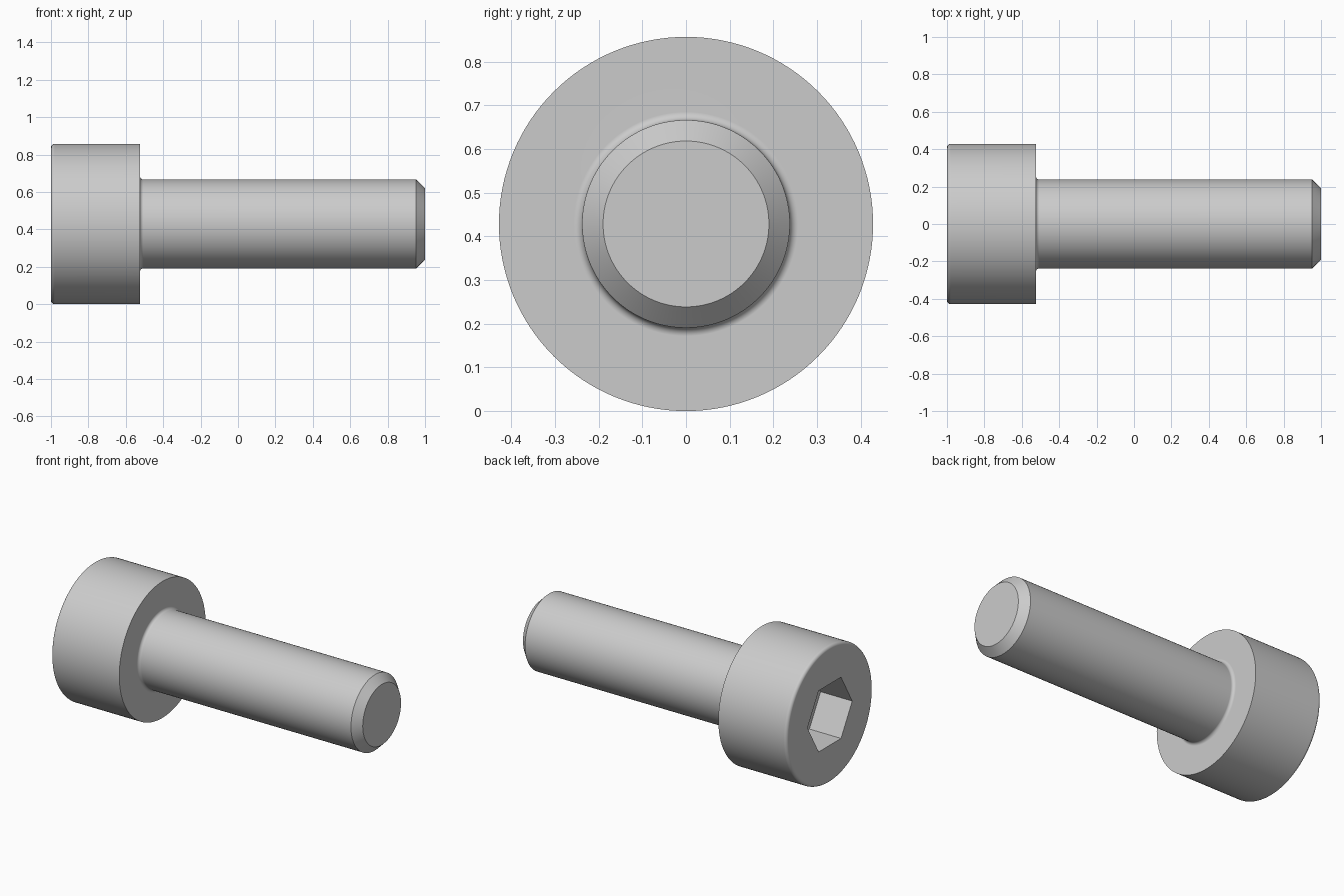
import bpy, bmesh
from math import sin, cos, pi
from mathutils import Vector, Matrix

if "Cube" in bpy.data.objects:
    bpy.data.objects.remove(bpy.data.objects["Cube"], do_unlink=True)

SEGMENTS = 128
HEAD_R, SHAFT_R, TIP_R = 0.4286, 0.238, 0.19
HEAD_END, UNDERSIDE = -1.0, -0.525
ROUND, FILLET, CHAMFER = 0.02, 0.019, 0.048
HEX_R, SOCKET_DEPTH = 0.222, 0.22


def arc(cx, cr, radius, start, end, steps=6):
    """Points (x, radius) along an arc in the profile plane."""
    angles = [start + (end - start) * i / steps for i in range(steps + 1)]
    return [(cx + radius * cos(a), cr + radius * sin(a)) for a in angles]


# Profile: rounded head rim, underside, neck fillet, shaft, chamfered tip
profile = arc(HEAD_END + ROUND, HEAD_R - ROUND, ROUND, pi, pi / 2)
profile.append((UNDERSIDE, HEAD_R))
profile += arc(UNDERSIDE + FILLET, SHAFT_R + FILLET, FILLET, pi, 1.5 * pi)
profile += [(1 - CHAMFER, SHAFT_R), (1, TIP_R)]

bm = bmesh.new()


def ring(x, radius, count):
    return [bm.verts.new((x, radius * cos(2 * pi * i / count), radius * sin(2 * pi * i / count)))
            for i in range(count)]


def bridge(a, b):
    for i in range(len(a)):
        j = (i + 1) % len(a)
        bm.faces.new((a[i], a[j], b[j], b[i]))


def loop_edges(verts):
    return [bm.edges.get((v, verts[i - 1])) for i, v in enumerate(verts)]


# Turned body
rings = [ring(x, r, SEGMENTS) for x, r in profile]
for a, b in zip(rings, rings[1:]):
    bridge(a, b)
bm.faces.new(rings[-1])

# Hexagonal socket with flat floor
mouth = ring(HEAD_END, HEX_R, 6)
floor = ring(HEAD_END + SOCKET_DEPTH, HEX_R, 6)
bridge(mouth, floor)
bm.faces.new(floor)

# Flat end of the head around the socket
bmesh.ops.triangle_fill(bm, use_beauty=True, normal=Vector((-1, 0, 0)),
                        edges=loop_edges(rings[0]) + loop_edges(mouth))
bmesh.ops.recalc_face_normals(bm, faces=bm.faces)
bmesh.ops.transform(bm, matrix=Matrix.Translation((0, 0, HEAD_R)), verts=bm.verts)

mesh = bpy.data.meshes.new("socket_screw")
bm.to_mesh(mesh)
bm.free()
screw = bpy.data.objects.new("socket_screw", mesh)
bpy.context.collection.objects.link(screw)

# Plain grey steel
steel = bpy.data.materials.new("grey_steel")
steel.use_nodes = True
grey = (0.6, 0.6, 0.6, 1)
steel.diffuse_color = grey
steel.node_tree.nodes["Principled BSDF"].inputs["Base Color"].default_value = grey
mesh.materials.append(steel)

# Smooth curved walls, crisp edges, flat end faces
bpy.ops.object.select_all(action='DESELECT')
screw.select_set(True)
bpy.context.view_layer.objects.active = screw
bpy.ops.object.shade_smooth_by_angle(angle=pi / 6)
weighted = screw.modifiers.new("even_shading", 'WEIGHTED_NORMAL')
weighted.keep_sharp = True
